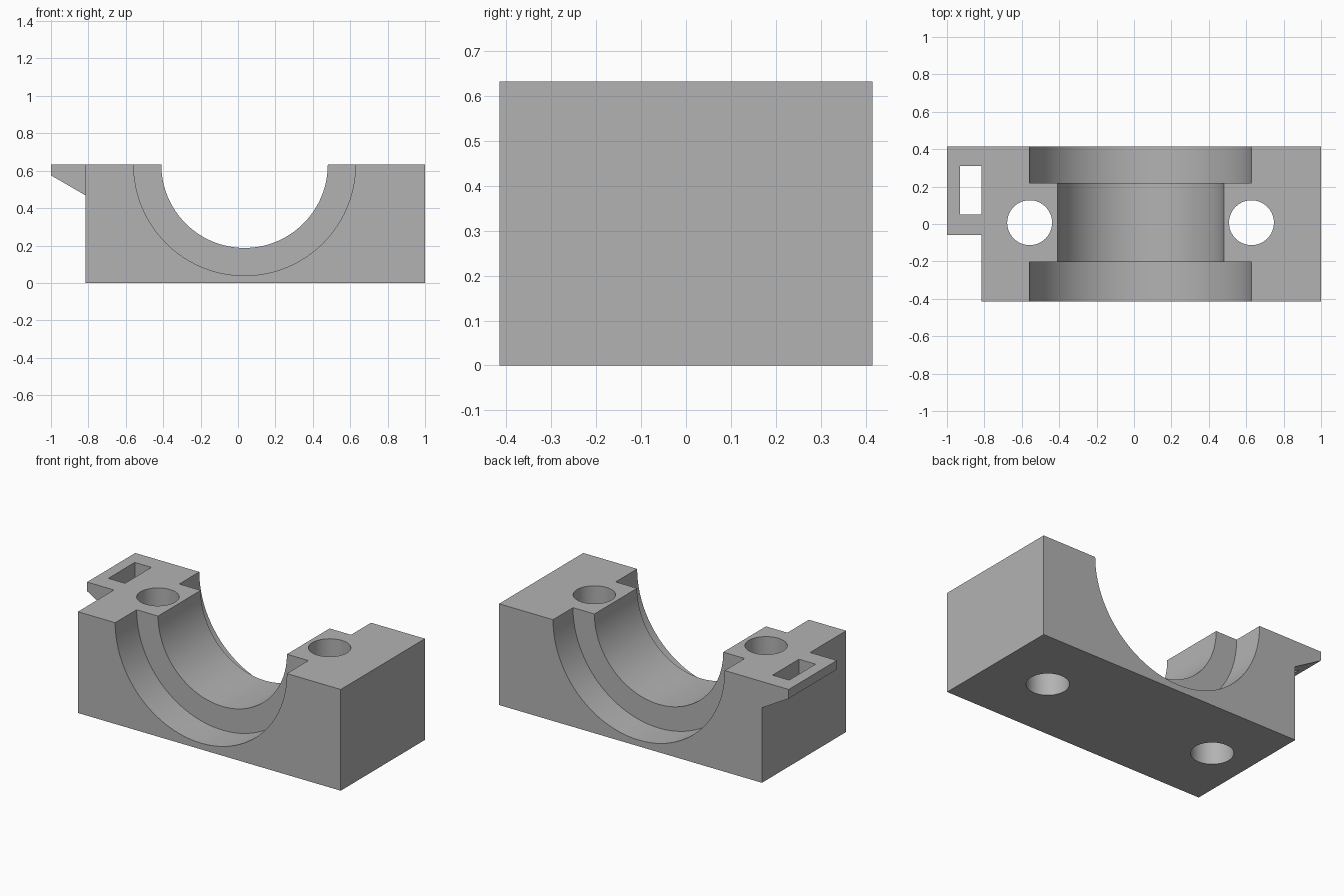
import bpy
import bmesh
import math
from mathutils import Matrix

default_cube = bpy.data.objects.get("Cube")
if default_cube:
    bpy.data.objects.remove(default_cube, do_unlink=True)

TOP = 0.632        # height of the split plane
DEPTH = 0.415      # half depth
SIDE = -0.815      # body face that carries the latch tab
BORE_X = 0.035     # bore axis

gray = bpy.data.materials.new("plain gray")
gray.use_nodes = True
color = (0.45, 0.45, 0.45, 1)
gray.diffuse_color = color
gray.node_tree.nodes["Principled BSDF"].inputs["Base Color"].default_value = color


def add_object(name, bm):
    bmesh.ops.recalc_face_normals(bm, faces=bm.faces)
    mesh = bpy.data.meshes.new(name)
    bm.to_mesh(mesh)
    bm.free()
    mesh.materials.append(gray)
    obj = bpy.data.objects.new(name, mesh)
    bpy.context.collection.objects.link(obj)
    return obj


def prism(name, profile, y0, y1):
    """Extrude an (x, z) profile along y."""
    bm = bmesh.new()
    face = bm.faces.new([bm.verts.new((x, y0, z)) for x, z in profile])
    result = bmesh.ops.extrude_face_region(bm, geom=[face])
    verts = [v for v in result["geom"] if isinstance(v, bmesh.types.BMVert)]
    bmesh.ops.translate(bm, verts=verts, vec=(0, y1 - y0, 0))
    return add_object(name, bm)


def box(name, x0, x1, y0, y1, z0, z1):
    return prism(name, [(x0, z0), (x1, z0), (x1, z1), (x0, z1)], y0, y1)


def cylinder(name, radius, length, center, along_y=False, segments=96):
    bm = bmesh.new()
    turn = Matrix.Rotation(math.pi / 2 if along_y else 0, 4, "X")
    bmesh.ops.create_cone(bm, cap_ends=True, segments=segments, radius1=radius,
                          radius2=radius, depth=length,
                          matrix=Matrix.Translation(center) @ turn)
    return add_object(name, bm)


def combine(target, tool, operation):
    """Apply a boolean and discard the tool."""
    tool.hide_render = True
    mod = target.modifiers.new(operation.lower(), "BOOLEAN")
    mod.operation = operation
    mod.solver = "EXACT"
    mod.object = tool
    bpy.context.view_layer.objects.active = target
    bpy.ops.object.modifier_apply(modifier=mod.name)
    bpy.data.objects.remove(tool, do_unlink=True)


# Main block
block = box("bearing_block", SIDE, 1, -DEPTH, DEPTH, 0, TOP)

# Latch tab with sloped underside and slot, running slightly into the block
tab = prism("latch_tab", [(-1, TOP), (-1, 0.575), (SIDE, 0.468),
                          (-0.75, 0.468), (-0.75, TOP)], -0.06, DEPTH)
combine(tab, box("slot_cutter", -0.93, -0.79, 0.05, 0.31, 0.3, 0.8), "DIFFERENCE")
combine(block, tab, "UNION")

# Half-round bore, wider at both ends
combine(block, cylinder("bore_cutter", 0.445, 1, (BORE_X, 0, TOP), True), "DIFFERENCE")
for y0, y1 in ((-0.6, -0.203), (0.218, 0.6)):
    step = cylinder("step_cutter", 0.593, y1 - y0, (BORE_X, (y0 + y1) / 2, TOP), True)
    combine(block, step, "DIFFERENCE")

# Vertical bolt holes on either side of the bore
for side in (-1, 1):
    hole = cylinder("bolt_cutter", 0.12, 1, (BORE_X + side * 0.593, 0.007, 0.3), segments=64)
    combine(block, hole, "DIFFERENCE")

# Smooth bores, sharp corners
bpy.ops.object.select_all(action="DESELECT")
block.select_set(True)
bpy.context.view_layer.objects.active = block
bpy.ops.object.shade_smooth_by_angle(angle=math.radians(30))
